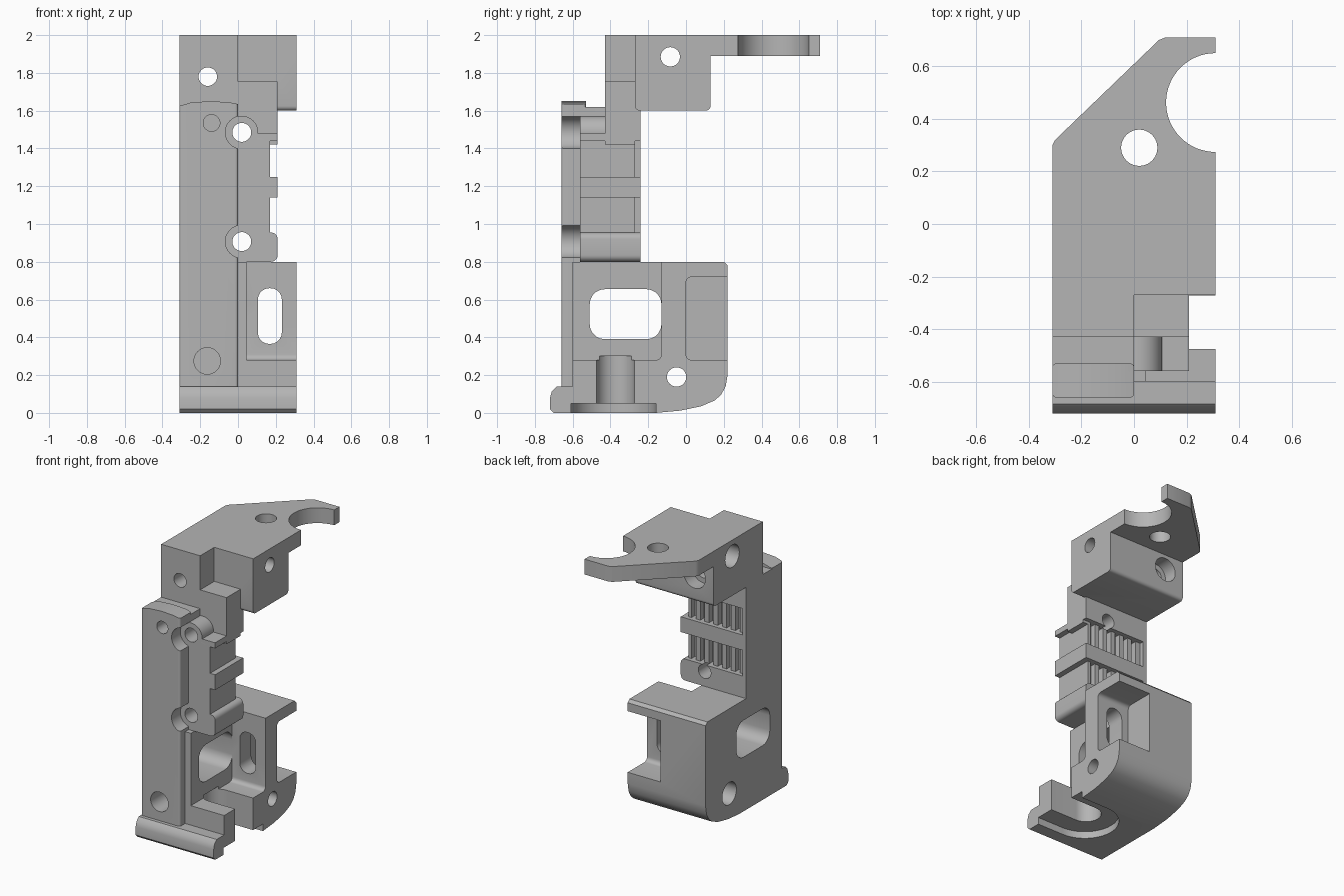
import bpy, bmesh, math
from mathutils import Vector

cube = bpy.data.objects.get("Cube")
if cube:
    bpy.data.objects.remove(cube, do_unlink=True)

grey = bpy.data.materials.new("plain grey")
grey.use_nodes = True
colour = (0.46, 0.46, 0.46, 1)
grey.diffuse_color = colour
grey.node_tree.nodes["Principled BSDF"].inputs["Base Color"].default_value = colour


def prism(name, axis, pts, lo, hi, r=0, round_axis=None):
    """Extrude a 2D outline along an axis, optionally rounding edges parallel to an axis."""
    k = "xyz".index(axis)

    def place(p, d):
        c = list(p)
        c.insert(k, d)
        return c

    bm = bmesh.new()
    low = [bm.verts.new(place(p, lo)) for p in pts]
    high = [bm.verts.new(place(p, hi)) for p in pts]
    bm.faces.new(low)
    bm.faces.new(high)
    n = len(pts)
    for i in range(n):
        j = (i + 1) % n
        bm.faces.new((low[i], low[j], high[j], high[i]))
    if r:
        d = "xyz".index(round_axis or axis)
        edges = [e for e in bm.edges
                 if abs((e.verts[1].co - e.verts[0].co).normalized()[d]) > 0.99]
        bmesh.ops.bevel(bm, geom=edges, offset=r, segments=5, profile=0.5,
                        affect='EDGES', clamp_overlap=True)
    bmesh.ops.recalc_face_normals(bm, faces=bm.faces)
    mesh = bpy.data.meshes.new(name)
    bm.to_mesh(mesh)
    bm.free()
    mesh.materials.append(grey)
    ob = bpy.data.objects.new(name, mesh)
    bpy.context.scene.collection.objects.link(ob)
    return ob


def box(name, x, y, z, r=0, round_axis=None):
    pts = [(x[0], y[0]), (x[1], y[0]), (x[1], y[1]), (x[0], y[1])]
    return prism(name, "z", pts, z[0], z[1], r, round_axis)


def rod(name, axis, centre, r, lo, hi, n=40):
    pts = [(centre[0] + r * math.cos(2 * math.pi * i / n),
            centre[1] + r * math.sin(2 * math.pi * i / n)) for i in range(n)]
    return prism(name, axis, pts, lo, hi)


helpers = []


def apply(kind, *parts):
    for part in parts:
        mod = body.modifiers.new(part.name, 'BOOLEAN')
        mod.operation = kind
        mod.solver = 'EXACT'
        mod.object = part
        part.hide_render = True
        helpers.append(part)


def add(*parts):
    apply('UNION', *parts)


def cut(*parts):
    apply('DIFFERENCE', *parts)


L, R = -0.31, 0.31

# Lower block with rounded heel and front foot, in side profile
profile = [(-.6, .8), (.2, .8), (.22, .78), (.22, .2), (.21, .14), (.185, .095),
           (.15, .065), (.08, .035), (-.03, .012), (-.16, 0), (-.7, 0), (-.72, .02),
           (-.72, .08), (-.71, .115), (-.685, .14), (-.6, .14)]
body = prism("bracket", "x", profile, L, R)

# Open front corner and rear pocket, leaving a slotted wall between
cut(box("front_recess", (.045, 1), (-1, -.13), (.28, .95), .03, "x"),
    box("rear_pocket", (.05, 1), (0, .5), (.28, .72), .03, "x"))

# Spine column
column = [(L, .05), (0, .05), (0, 1.635), (-.05, 1.645), (-.15, 1.65), (-.25, 1.643), (L, 1.625)]
add(prism("column_front", "y", column, -.66, -.53, .015, "z"),
    box("column_rear", (L, 0), (-.61, -.24), (.05, 1.62)))

# Side slab with projecting bands
add(box("side_slab", (-.1, .17), (-.56, -.24), (.8, 1.48)),
    box("lower_band", (-.1, .21), (-.56, -.24), (.8, .955), .035, "y"),
    box("middle_band", (-.1, .21), (-.56, -.24), (1.14, 1.25)),
    box("upper_band", (-.1, .21), (-.56, -.24), (1.44, 1.48)),
    rod("screw_boss", "y", (.02, 1.485), .087, -.56, -.4))

# Head: neck, block, front shoulder and top plate
plate = [(L, -.3), (R, -.3), (R, .71), (.12, .71), (.095, .7), (-.3, .32), (L, .3)]
add(box("neck", (L, .21), (-.43, -.24), (1.42, 1.755)),
    box("head_block", (L, R), (-.27, .13), (1.6, 2), .025, "x"),
    box("head_shoulder", (L, 0), (-.43, -.2), (1.6, 2)),
    prism("top_plate", "z", [(x, max(y, -.27)) for x, y in plate], 1.89, 2))

# Round bite and hole in the top plate
cut(rod("plate_bite", "z", (R, .462), .188, 1.8, 2.2, 64),
    rod("plate_hole", "z", (.02, .29), .069, 1.8, 2.2))

# Counterbored screw holes on the spine
for z in (1.485, .907):
    cut(rod("spine_counterbore", "y", (.02, z), .087, -1, -.56),
        rod("spine_hole", "y", (.02, z), .05, -1, 0))

# Blind holes in the column front
cut(rod("upper_pin_hole", "y", (-.14, 1.535), .044, -1, -.5),
    rod("lower_pin_hole", "y", (-.163, .275), .07, -1, -.45))

# Holes through the head and lower block, counterbored at one end
cut(rod("head_hole", "y", (-.16, 1.78), .049, -1, 1),
    rod("head_counterbore", "y", (-.16, 1.78), .085, .03, 1))
for y, z in ((-.083, 1.885), (-.05, .19)):
    cut(rod("cross_hole", "x", (y, z), .051, -1, 1),
        rod("cross_counterbore", "x", (y, z), .08, -1, -.2))

# Side window and wall slot
cut(box("side_window", (-1, 1), (-.51, -.13), (.39, .655), .08, "x"),
    box("wall_slot", (.105, .232), (-.3, .1), (.365, .66), .06, "y"))

# Keyed slot in the base
cut(box("base_slot", (.1, 1), (-.475, -.272), (-.5, .3)),
    rod("base_slot_end", "z", (.1, -.3735), .1015, -.5, .3),
    box("base_relief", (.1, 1), (-.61, -.16), (-.5, .05)),
    rod("base_relief_end", "z", (.1, -.385), .225, -.5, .05))

# Fluted back of the spine, split by the middle band
for z in ((.955, 1.14), (1.25, 1.44)):
    cut(box("back_recess", (-.28, .5), (-.27, -.1), z))
    for i in range(6):
        x = -.24 + i * .07
        cut(box("flute", (x, x + .035), (-.31, -.2), z))

# Bake the booleans and drop the helper parts
deps = bpy.context.evaluated_depsgraph_get()
baked = bpy.data.meshes.new_from_object(body.evaluated_get(deps))
body.modifiers.clear()
body.data = baked
baked.materials.clear()
baked.materials.append(grey)
for poly in baked.polygons:
    poly.material_index = 0
for part in helpers:
    bpy.data.objects.remove(part, do_unlink=True)

for ob in bpy.context.selected_objects:
    ob.select_set(False)
body.select_set(True)
bpy.context.view_layer.objects.active = body
bpy.ops.object.shade_smooth_by_angle(angle=math.radians(30))
